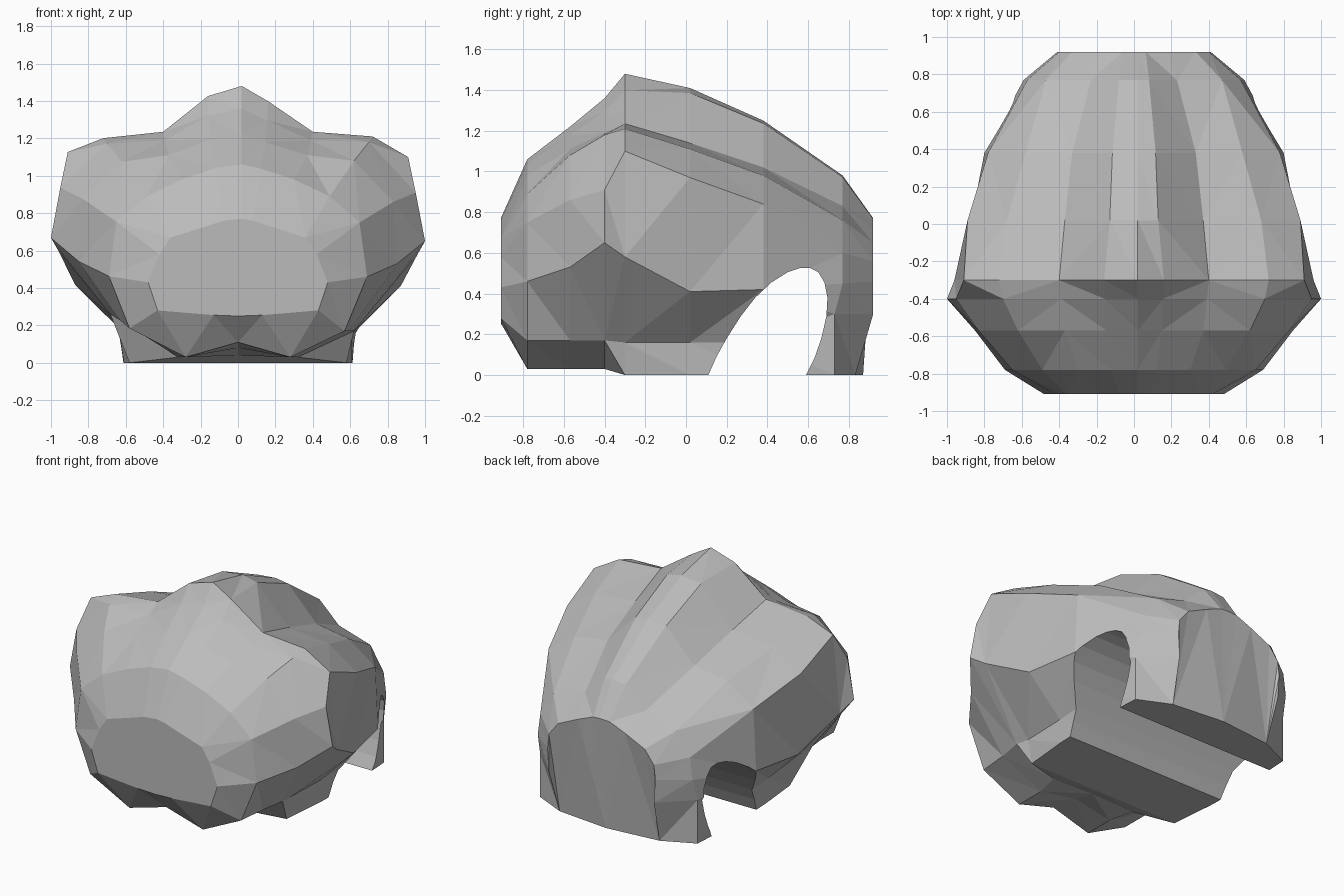
import bpy, bmesh

if "Cube" in bpy.data.objects:
    bpy.data.objects.remove(bpy.data.objects["Cube"])

stone = bpy.data.materials.new("stone grey")
stone.diffuse_color = (0.5, 0.5, 0.5, 1)
stone.use_nodes = True
stone.node_tree.nodes["Principled BSDF"].inputs["Base Color"].default_value = stone.diffuse_color


def make_object(name, rings, triangulate=True):
    """Bridge closed rings of points into a capped solid."""
    bm = bmesh.new()
    loops = [[bm.verts.new(p) for p in ring] for ring in rings]
    n = len(loops[0])
    for a, b in zip(loops, loops[1:]):
        for i in range(n):
            j = (i + 1) % n
            bm.faces.new((a[i], a[j], b[j], b[i]))
    bm.faces.new(loops[0])
    bm.faces.new(loops[-1])
    if triangulate:
        bmesh.ops.triangulate(bm, faces=bm.faces[:])
    bmesh.ops.recalc_face_normals(bm, faces=bm.faces[:])
    mesh = bpy.data.meshes.new(name)
    bm.to_mesh(mesh)
    bm.free()
    mesh.materials.append(stone)
    obj = bpy.data.objects.new(name, mesh)
    bpy.context.collection.objects.link(obj)
    return obj


# Cross-sections front to back: y, bottom centre z, then (x, z) of
# foot, lower flank, widest point, lobe shoulder, lobe top, groove; ridge z
sections = [
    (-0.91, .25, .13, .255, .43, .28, .48, .43, .42, .58, .36, .67, .20, .72, .77),
    (-0.78, .11, .28, .03, .57, .17, .69, .46, .65, .75, .49, .89, .30, .98, 1.06),
    (-0.57, .08, .28, .03, .59, .17, .85, .53, .83, .86, .62, 1.08, .37, 1.11, 1.22),
    (-0.40, .04, .32, .03, .62, .17, 1.0, .65, .95, .91, .70, 1.18, .39, 1.19, 1.36),
    (-0.30, .00, .58, .00, .61, .16, .96, .58, .91, 1.10, .72, 1.21, .40, 1.235, 1.48),
    (0.02, .00, .61, .00, .62, .16, .87, .41, .89, .97, .68, 1.11, .37, 1.14, 1.41),
    (0.38, .00, .62, .00, .64, .16, .80, .42, .78, .84, .58, .98, .33, 1.02, 1.25),
    (0.77, .00, .60, .00, .60, .30, .59, .45, .57, .60, .47, .76, .23, .83, .98),
    (0.92, .00, .38, .00, .40, .30, .41, .46, .40, .56, .33, .65, .18, .72, .77),
]


def ring(section):
    y, z0, *pairs, ridge = section
    half = list(zip(pairs[::2], pairs[1::2]))
    gx, gz = half[-1]
    # Behind the peak the ridge has a flat crest
    if y > -0.2:
        half.append((0.35 * gx, ridge - 0.06 * (ridge - gz)))
    else:
        half.append((0.4 * gx, ridge - 0.22 * (ridge - gz)))
    k = max(0, 1 - abs(y + 0.35) / 0.5)
    # The left flank sits higher and the left lobe a little flatter
    lift = [0, 0.1 * k, 0.02 * k, 0.03 * k, -0.01 * k, 0, 0]
    push = [0, 0.07 * k, 0, 0, 0, 0, 0]
    left = [(-x - p, z + d) for (x, z), d, p in zip(half, lift, push)]
    half[-1] = (half[-1][0], half[-1][1] - 0.03 * k)
    points = []
    for x, z in [(0, z0)] + half + [(0.02, ridge)] + left[::-1]:
        py = y
        if y > 0.9 and z < 0.1:       # rear wall tucks in at the ground
            py = 0.87 - 0.1 * abs(x)
        elif 0.7 < y < 0.9 and z < 0.4:  # rear corners lean forward
            py = 0.73
        points.append((x, py, z))
    return points


boulder = make_object("boulder", [ring(s) for s in sections])

# Leaning arch passage running side to side
arch = [(.06, -.1), (.11, 0), (.15, .09), (.20, .18), (.27, .29), (.34, .38),
        (.42, .455), (.50, .505), (.56, .525), (.61, .525), (.65, .505),
        (.68, .455), (.695, .38), (.69, .29), (.665, .18), (.63, .08),
        (.59, 0), (.55, -.1)]
passage = make_object("passage_cutter",
                      [[(x, y, z) for y, z in arch] for x in (-1.5, 1.5)], False)
passage.hide_render = True

cut = boulder.modifiers.new("passage", 'BOOLEAN')
cut.operation = 'DIFFERENCE'
cut.solver = 'EXACT'
cut.object = passage
bpy.context.view_layer.objects.active = boulder
boulder.select_set(True)
bpy.ops.object.modifier_apply(modifier=cut.name)
bpy.data.objects.remove(passage)
